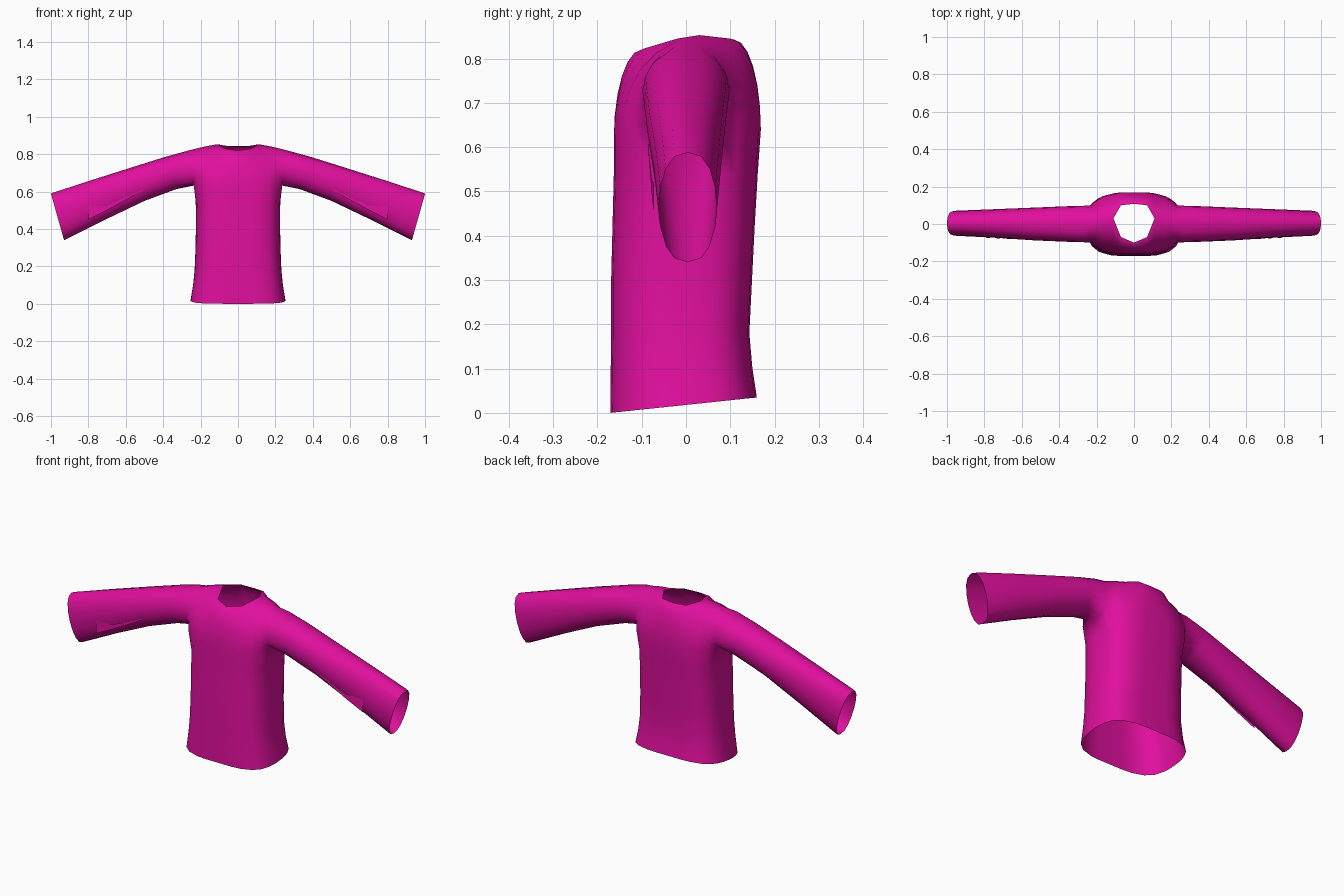
import bpy, bmesh, math

if "Cube" in bpy.data.objects:
    bpy.data.objects.remove(bpy.data.objects["Cube"])

pink = bpy.data.materials.new("magenta cloth")
pink.diffuse_color = (0.75, 0.005, 0.34, 1)
pink.use_nodes = True
pink.node_tree.nodes["Principled BSDF"].inputs["Base Color"].default_value = pink.diffuse_color


def make_object(name, grids):
    """Skin each grid of points, weld the seams and mirror across x = 0."""
    bm = bmesh.new()
    for grid in grids:
        rows = [[bm.verts.new(p) for p in row] for row in grid]
        for a, b in zip(rows, rows[1:]):
            for i in range(len(a) - 1):
                bm.faces.new((a[i], a[i + 1], b[i + 1], b[i]))
    geom = bm.verts[:] + bm.edges[:] + bm.faces[:]
    dup = bmesh.ops.duplicate(bm, geom=geom)["geom"]
    for v in dup:
        if isinstance(v, bmesh.types.BMVert):
            v.co.x = -v.co.x
    bmesh.ops.remove_doubles(bm, verts=bm.verts[:], dist=0.0005)
    bmesh.ops.dissolve_degenerate(bm, dist=0.0001, edges=bm.edges[:])
    bmesh.ops.recalc_face_normals(bm, faces=bm.faces[:])
    mesh = bpy.data.meshes.new(name)
    bm.to_mesh(mesh)
    bm.free()
    mesh.materials.append(pink)
    for p in mesh.polygons:
        p.use_smooth = True
    obj = bpy.data.objects.new(name, mesh)
    bpy.context.collection.objects.link(obj)
    return obj


def sleeve_ring(tx, tz, bx, bz, w, yc):
    """Closed ring from the top, down the front, up the back."""
    ring = []
    for k in range(17):
        a = k * math.pi / 8
        t = (1 - math.cos(a)) / 2
        s = math.sin(a)
        y = yc - math.copysign(abs(s) ** 0.8, s) * w if abs(s) > 1e-6 else yc
        ring.append((tx + (bx - tx) * t, y, tz + (bz - tz) * t))
    return ring


# Sleeve: top x/z, bottom x/z, half depth, centre y
sleeve = [sleeve_ring(*s) for s in (
    (0.27, 0.818, 0.235, 0.632, 0.098, 0.0),
    (0.38, 0.788, 0.33, 0.613, 0.095, 0.0),
    (0.55, 0.735, 0.50, 0.55, 0.088, 0.0),
    (0.78, 0.662, 0.72, 0.445, 0.076, 0.003),
    (0.985, 0.595, 0.915, 0.347, 0.067, 0.004),
    (1.0, 0.588, 0.93, 0.34, 0.065, 0.004))]
armpit = sleeve[0]


def column(x, ytop, ztop, ybot, zbot):
    """Curved strip from the neck or shoulder ridge down to chest level."""
    pts = []
    for k in range(7):
        a = k * math.pi / 12
        pts.append((x, ytop + (ybot - ytop) * math.sin(a),
                    zbot + (ztop - zbot) * math.cos(a)))
    return pts


# Shoulders and neckline, front and back
front = [column(0, -0.10, 0.82, -0.163, 0.62),
         column(0.07, -0.07, 0.83, -0.163, 0.62),
         column(0.11, 0.03, 0.853, -0.159, 0.625),
         column(0.17, 0.015, 0.842, -0.145, 0.635),
         column(0.215, 0.005, 0.832, -0.118, 0.645), armpit[:7]]
back = [column(0, 0.108, 0.843, 0.169, 0.64),
        column(0.07, 0.10, 0.845, 0.169, 0.64),
        column(0.11, 0.03, 0.853, 0.164, 0.64),
        column(0.17, 0.015, 0.842, 0.148, 0.64),
        column(0.215, 0.005, 0.832, 0.118, 0.645), armpit[:9:-1]]

# Body: the top ring follows the chest line and the armpit
body = [[c[6] for c in front[:5]] + armpit[6:11] + [c[6] for c in back[4::-1]]]
plan = [(0, 1), (0.30, 1), (0.50, 0.975), (0.74, 0.87), (0.89, 0.69),
        (0.965, 0.45), (0.995, 0.22), (1, 0)]
# Height, half width, front y, back y
for z, w, yf, yb in ((0.54, 0.226, -0.163, 0.162), (0.42, 0.225, -0.166, 0.155),
                     (0.3, 0.227, -0.169, 0.149), (0.18, 0.232, -0.169, 0.143),
                     (0.10, 0.24, -0.17, 0.15), (None, 0.254, -0.171, 0.16)):
    half = [(w * a, yf * b) for a, b in plan]
    half += [(w * a, yb * b) for a, b in plan[-2::-1]]
    body.append([(x, y, 0.018 + 0.105 * y if z is None else z) for x, y in half])

make_object("sweater", [sleeve, front, back, body])

# Small folds standing off the front of the sleeves
make_object("sleeve_fold", [[
    [(0.5, -0.086, 0.615), (0.7, -0.077, 0.525), (0.8, -0.072, 0.52)],
    [(0.51, -0.086, 0.605), (0.7, -0.078, 0.50), (0.8, -0.073, 0.45)]]])
